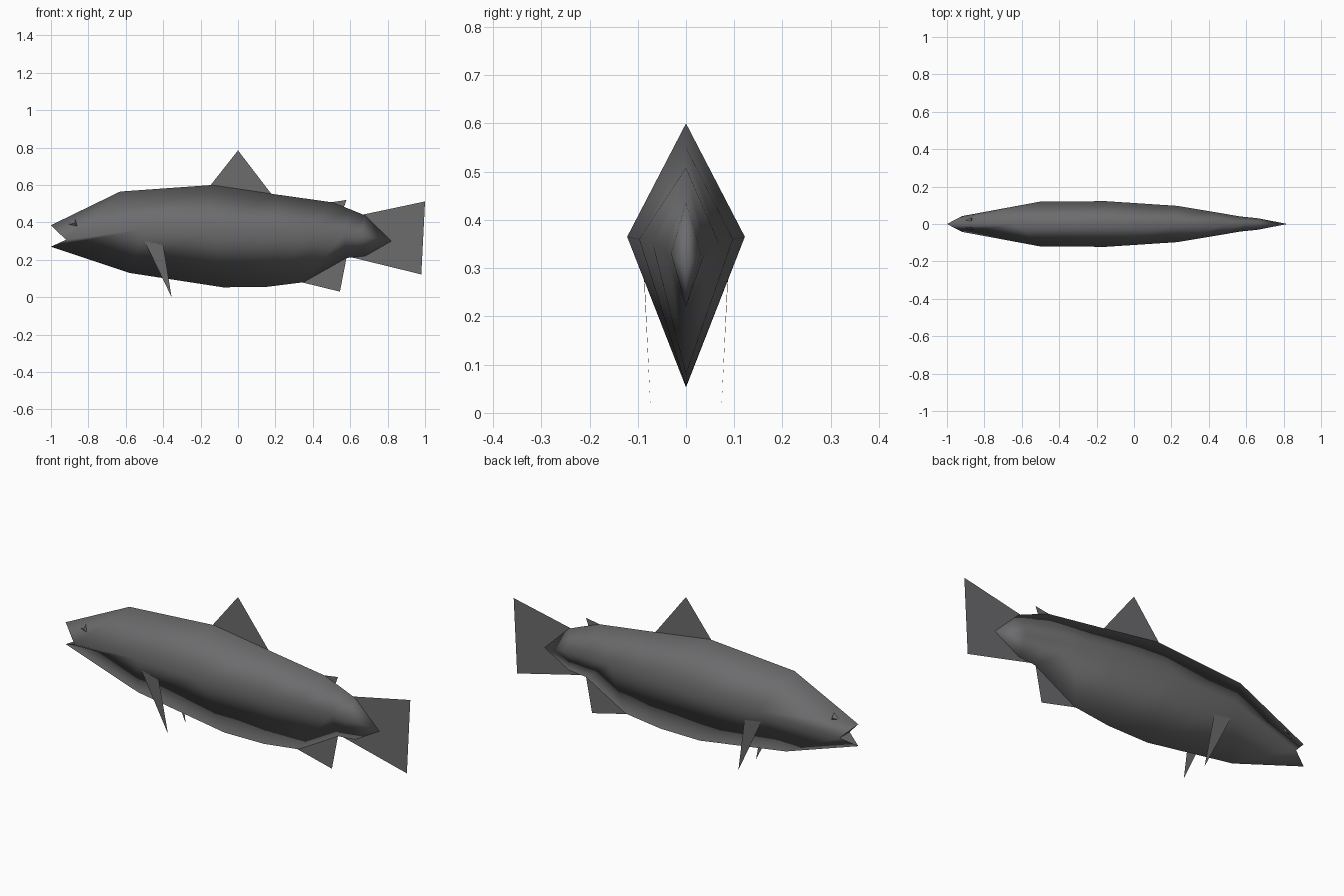
import bpy
import bmesh

cube = bpy.data.objects.get("Cube")
if cube:
    bpy.data.objects.remove(cube, do_unlink=True)

grey = bpy.data.materials.new("dark grey")
grey.use_nodes = True
colour = (0.15, 0.15, 0.155, 1)
grey.diffuse_color = colour
grey.node_tree.nodes["Principled BSDF"].inputs["Base Color"].default_value = colour


def add_object(name, bm, mirror=False):
    mesh = bpy.data.meshes.new(name)
    bm.to_mesh(mesh)
    bm.free()
    mesh.materials.append(grey)
    obj = bpy.data.objects.new(name, mesh)
    bpy.context.collection.objects.link(obj)
    if mirror:
        mod = obj.modifiers.new("Mirror", 'MIRROR')
        mod.use_axis = (False, True, False)
        mod.use_mirror_merge = False
    return obj


def sheet(name, points, mirror=False):
    """Thin fin made of one flat face."""
    bm = bmesh.new()
    bm.faces.new([bm.verts.new(p) for p in points])
    bmesh.ops.triangulate(bm, faces=bm.faces[:])
    return add_object(name, bm, mirror)


# Body: diamond sections as back (x, z), flank (x, y, z), belly (x, z)
sections = [
    ((-1, .385), (-.92, .042, .307), (-1, .27)),
    ((-.63, .565), (-.5, .12, .365), (-.58, .13)),
    ((-.14, .6), (-.15, .122, .365), (-.08, .053)),
    ((.2, .55), (.23, .097, .36), (.15, .055)),
    ((.5, .508), (.4, .069, .35), (.35, .08)),
    ((.6, .47), (.57, .04, .335), (.58, .21)),
    ((.68, .437), (.66, .031, .33), (.68, .22)),
]
bm = bmesh.new()
rings = []
for (tx, tz), (sx, sy, sz), (bx, bz) in sections:
    rings.append([bm.verts.new(p) for p in
                  ((tx, 0, tz), (sx, sy, sz), (bx, 0, bz), (sx, -sy, sz))])
for a, b in zip(rings, rings[1:]):
    for i in range(4):
        j = (i + 1) % 4
        bm.faces.new((a[i], a[j], b[j], b[i]))
tip = bm.verts.new((.82, 0, .3))
for i in range(4):
    bm.faces.new((rings[-1][i], rings[-1][(i + 1) % 4], tip))
for f in bm.faces:
    f.smooth = True

# Open mouth: roof and floor meeting at the jaw corners
top, left, bottom, right = rings[0]
bm.faces.new((top, right, left))
bm.faces.new((bottom, left, right))
bmesh.ops.recalc_face_normals(bm, faces=bm.faces[:])
add_object("body", bm)

# Fins along the centre line, as (x, z) outlines
fins = {
    "dorsal_fin": [(-.15, .595), (0, .785), (.18, .55)],
    "rear_back_fin": [(.48, .505), (.58, .52), (.562, .47)],
    "anal_fin": [(.34, .08), (.545, .03), (.58, .21)],
    "tail_fin": [(.66, .44), (1, .512), (.96, .31), (.98, .122), (.6, .215), (.7, .3)],
}
for name, outline in fins.items():
    sheet(name, [(x, 0, z) for x, z in outline])

# Paired fins behind the head
sheet("pectoral_fins",
      [(-.5, .087, .3), (-.4, .087, .28), (-.355, .073, 0)], True)

# Eyes: small raised pyramids on both sides of the head
bm = bmesh.new()
base = [bm.verts.new(p) for p in
        ((-.905, .018, .39), (-.87, .017, .417), (-.86, .027, .38))]
peak = bm.verts.new((-.872, .034, .395))
for i in range(3):
    bm.faces.new((base[i], base[(i + 1) % 3], peak))
bm.faces.new(base)
bmesh.ops.recalc_face_normals(bm, faces=bm.faces[:])
add_object("eyes", bm, True)
